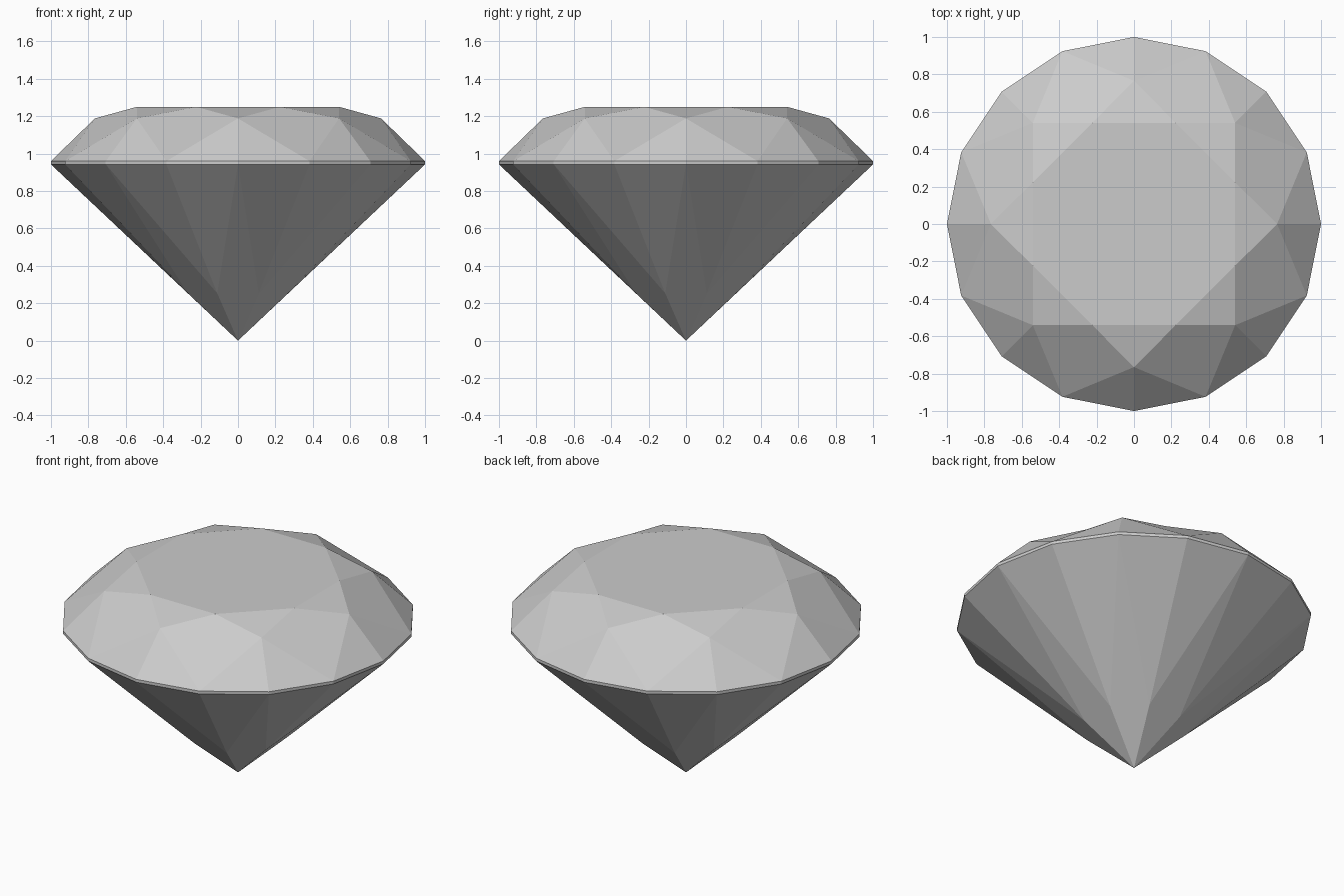
import bpy
import bmesh
from math import cos, sin, pi

cube = bpy.data.objects.get("Cube")
if cube:
    bpy.data.objects.remove(cube, do_unlink=True)

# One clear grey for the whole stone
grey = bpy.data.materials.new("stone_grey")
grey.use_nodes = True
colour = (0.6, 0.6, 0.6, 1)
grey.diffuse_color = colour
grey.node_tree.nodes["Principled BSDF"].inputs["Base Color"].default_value = colour

bm = bmesh.new()


def ring(count, radius, z, turn=0.0):
    """Evenly spaced vertices, turned by a fraction of one step."""
    angles = [2 * pi * (i + turn) / count for i in range(count)]
    return [bm.verts.new((radius * cos(a), radius * sin(a), z)) for a in angles]


table = ring(8, 0.585, 1.25, 0.5)
star = ring(8, 0.765, 1.188)
girdle_top = ring(16, 1.0, 0.96)
girdle_low = ring(16, 1.0, 0.942)
pavilion = ring(8, 0.29, 0.253, 0.5)
culet = bm.verts.new((0, 0, 0))

# Flat table on top, thin girdle band around the middle
bm.faces.new(table)
for i in range(16):
    j = (i + 1) % 16
    bm.faces.new((girdle_low[i], girdle_low[j], girdle_top[j], girdle_top[i]))

for k in range(8):
    n = (k + 1) % 8
    a, mid, b, before = 2 * k, 2 * k + 1, 2 * n, 2 * k - 1
    # Crown: star facet, kite facet and two upper girdle facets
    bm.faces.new((star[k], table[k], table[k - 1]))
    bm.faces.new((table[k], star[k], girdle_top[mid], star[n]))
    bm.faces.new((star[k], girdle_top[a], girdle_top[mid]))
    bm.faces.new((star[n], girdle_top[mid], girdle_top[b]))
    # Pavilion: long kite facet and two lower girdle facets
    bm.faces.new((culet, pavilion[k], girdle_low[a], pavilion[k - 1]))
    bm.faces.new((pavilion[k], girdle_low[mid], girdle_low[a]))
    bm.faces.new((pavilion[k - 1], girdle_low[a], girdle_low[before]))

bmesh.ops.recalc_face_normals(bm, faces=bm.faces[:])
mesh = bpy.data.meshes.new("cut_gemstone")
bm.to_mesh(mesh)
bm.free()
mesh.materials.append(grey)
bpy.context.scene.collection.objects.link(bpy.data.objects.new("cut_gemstone", mesh))
